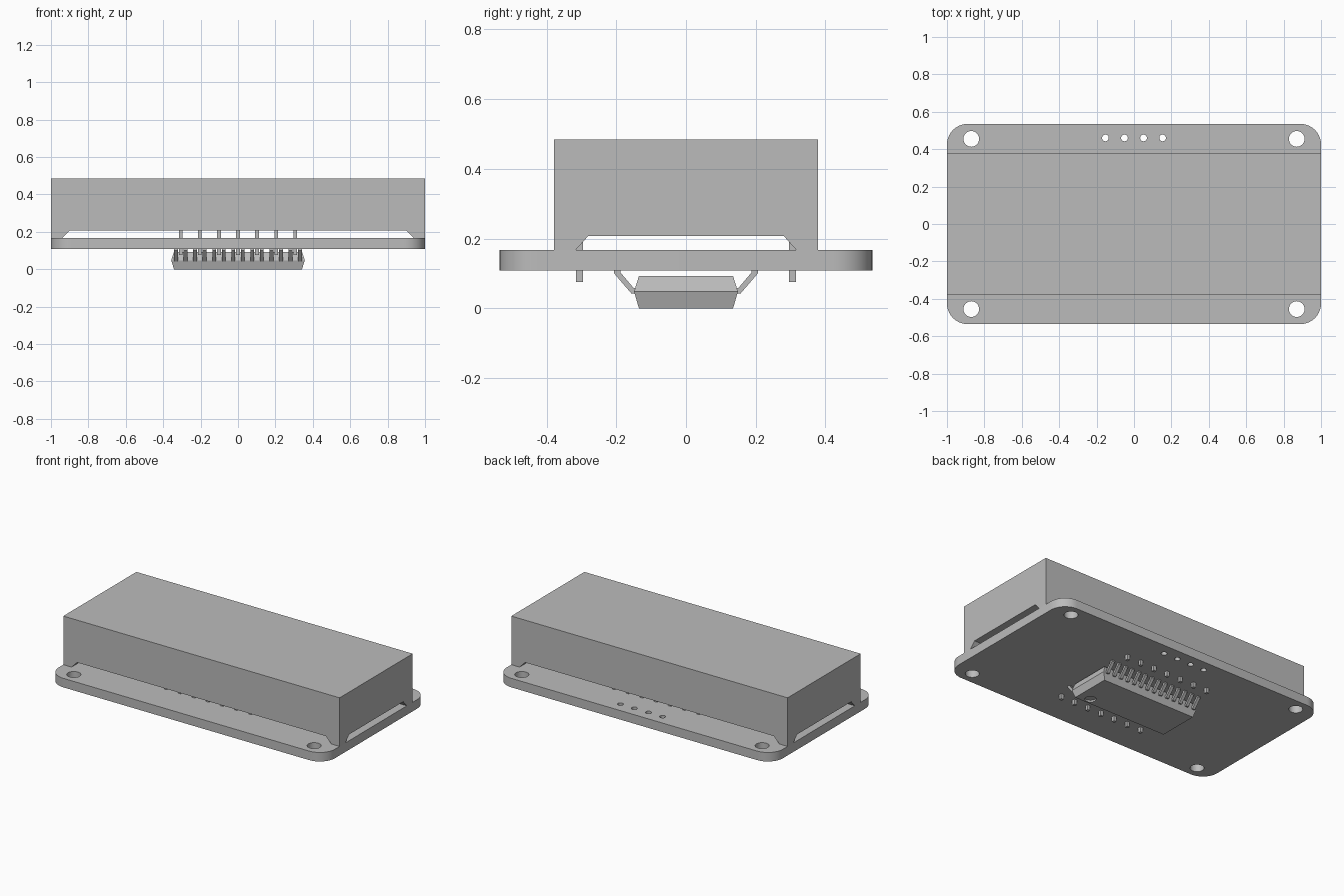
import bpy, bmesh, math
from mathutils import Matrix

cube = bpy.data.objects.get("Cube")
if cube:
    bpy.data.objects.remove(cube, do_unlink=True)

grey = bpy.data.materials.new("plain_grey")
grey.use_nodes = True
GREY = (0.5, 0.5, 0.5, 1)
grey.diffuse_color = GREY
grey.node_tree.nodes["Principled BSDF"].inputs["Base Color"].default_value = GREY


def finish(name, bm):
    bmesh.ops.recalc_face_normals(bm, faces=bm.faces)
    mesh = bpy.data.meshes.new(name)
    bm.to_mesh(mesh)
    bm.free()
    mesh.materials.append(grey)
    obj = bpy.data.objects.new(name, mesh)
    bpy.context.collection.objects.link(obj)
    return obj


def select(obj):
    bpy.ops.object.select_all(action='DESELECT')
    obj.select_set(True)
    bpy.context.view_layer.objects.active = obj


def smooth(obj):
    select(obj)
    bpy.ops.object.shade_smooth_by_angle(angle=math.radians(30))


def cut(obj, cutter):
    mod = obj.modifiers.new("cut", 'BOOLEAN')
    mod.operation, mod.solver, mod.object = 'DIFFERENCE', 'EXACT', cutter
    select(obj)
    bpy.ops.object.modifier_apply(modifier=mod.name)
    bpy.data.objects.remove(cutter, do_unlink=True)


def add_box(bm, x, y, z0, z1, sx, sy):
    m = Matrix.Translation((x, y, (z0 + z1) / 2)) @ Matrix.Diagonal((sx, sy, z1 - z0, 1))
    return bmesh.ops.create_cube(bm, size=1, matrix=m)["verts"]


def add_cylinder(bm, x, y, z0, z1, r):
    bmesh.ops.create_cone(bm, cap_ends=True, segments=24, radius1=r, radius2=r, depth=z1 - z0,
                          matrix=Matrix.Translation((x, y, (z0 + z1) / 2)))


def add_prism(bm, profile, a, b, axis):
    """Extrude an upright profile from a to b along x or y."""
    def point(u, z, t):
        return (t, u, z) if axis == 'x' else (u, t, z)
    face = bm.faces.new([bm.verts.new(point(u, z, a)) for u, z in profile])
    new = bmesh.ops.extrude_face_region(bm, geom=[face])["geom"]
    shift = point(0, 0, b - a)
    bmesh.ops.translate(bm, vec=shift, verts=[v for v in new if isinstance(v, bmesh.types.BMVert)])


BOARD_Z0, BOARD_Z1, GAP_Z, TOP_Z = 0.108, 0.167, 0.208, 0.485

# Circuit board with rounded corners
bm = bmesh.new()
add_box(bm, 0, 0, BOARD_Z0, BOARD_Z1, 2, 1.07)
upright = [e for e in bm.edges if abs(e.verts[0].co.z - e.verts[1].co.z) > 0.01]
bmesh.ops.bevel(bm, geom=upright, offset=0.11, segments=10, profile=0.5, affect='EDGES')
board = finish("circuit_board", bm)

# Mounting holes and the row of four wiring holes
bm = bmesh.new()
for sx in (-1, 1):
    for sy in (-1, 1):
        add_cylinder(bm, sx * 0.87, sy * 0.455, 0, 0.3, 0.042)
for i in range(4):
    add_cylinder(bm, (i - 1.5) * 0.102, 0.46, 0, 0.3, 0.018)
cut(board, finish("hole_cutter", bm))
smooth(board)

# Display housing, standing on four corner feet
bm = bmesh.new()
add_box(bm, 0, 0, BOARD_Z1, TOP_Z, 2, 0.756)
housing = finish("display_housing", bm)
for axis, wide, narrow in (('y', 0.94, 0.9), ('x', 0.317, 0.28)):
    bm = bmesh.new()
    half = [(wide, 0.1), (wide, BOARD_Z1), (narrow, GAP_Z)]
    add_prism(bm, half + [(-u, z) for u, z in reversed(half)], -1.5, 1.5, axis)
    cut(housing, finish("gap_cutter", bm))

# Two rows of display pins through the board
bm = bmesh.new()
for side in (-1, 1):
    for i in range(7):
        add_box(bm, (i - 3) * 0.102, side * 0.305, 0.075, GAP_Z + 0.01, 0.02, 0.02)
finish("display_pins", bm)

# Chip body: a block widest at mid height
bm = bmesh.new()
rings = []
for hx, hy, z in ((0.342, 0.135, 0), (0.357, 0.149, 0.048), (0.342, 0.135, 0.093)):
    rings.append([bm.verts.new((sx * hx, sy * hy, z))
                  for sx, sy in ((-1, -1), (1, -1), (1, 1), (-1, 1))])
for low, high in zip(rings, rings[1:]):
    for i in range(4):
        j = (i + 1) % 4
        bm.faces.new((low[i], low[j], high[j], high[i]))
bm.faces.new(rings[0])
bm.faces.new(rings[-1])
chip = finish("chip_body", bm)

# Round orientation dimple on the underside
bm = bmesh.new()
add_cylinder(bm, 0.26, -0.092, -0.05, 0.012, 0.034)
cut(chip, finish("dimple_cutter", bm))
smooth(chip)

# Chip leads, bent up to the board on both sides
lead = [(0.135, 0.042), (0.156, 0.042), (0.206, 0.1), (0.206, BOARD_Z0),
        (0.188, BOARD_Z0), (0.188, 0.103), (0.15, 0.058), (0.135, 0.058)]
bm = bmesh.new()
for side in (-1, 1):
    for i in range(14):
        x = (i - 6.5) * 0.051
        add_prism(bm, [(side * y, z) for y, z in lead], x - 0.01, x + 0.01, 'x')
finish("chip_leads", bm)
